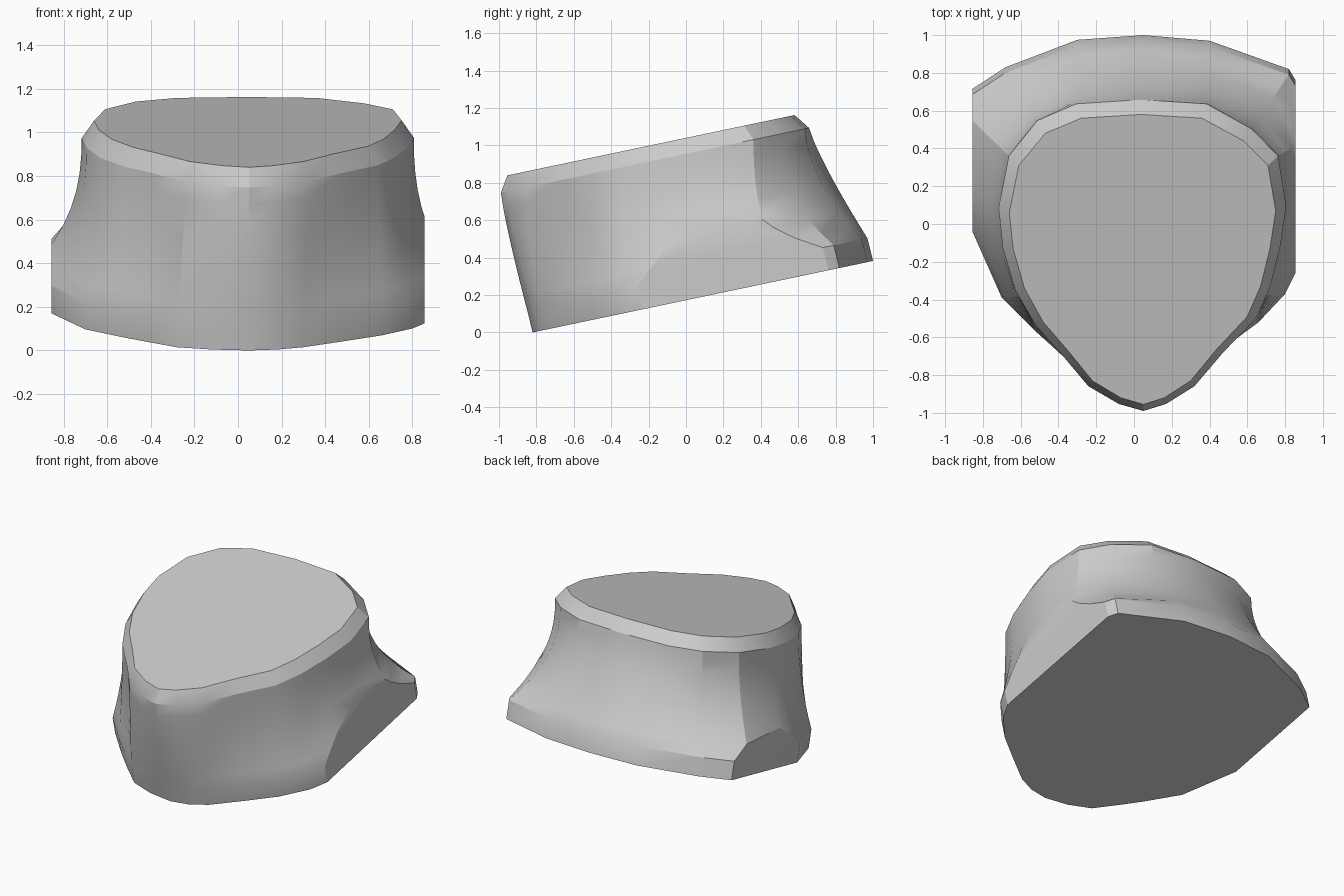
import bpy, bmesh, math
from mathutils import Vector

cube = bpy.data.objects.get("Cube")
if cube:
    bpy.data.objects.remove(cube, do_unlink=True)

SLOPE = 0.21          # the whole block leans up towards the back
SIDE = 0.855          # flat trimmed sides
BASE, RIM, SHOULDER, TOP = 0.172, 0.30, 0.955, 1.04
STEPS = 8

# Outlines, both starting at the front tip and running towards +x
top_outline = [
    (.05, -.955), (.16, -.92), (.3, -.83), (.44, -.66), (.6, -.49), (.67, -.33),
    (.72, -.13), (.75, .07), (.71, .31), (.58, .44), (.36, .56), (.04, .58),
    (-.28, .56), (-.47, .48), (-.61, .31), (-.66, .06), (-.64, -.13), (-.58, -.34),
    (-.48, -.52), (-.35, -.67), (-.22, -.83), (-.07, -.92)]
base_outline = [
    (.05, -.82), (.18, -.8), (.3, -.75), (.47, -.63), (.66, -.49), (.8, -.34),
    (.93, -.08), (1, .22), (1, .52), (.82, .82), (.4, .97), (.05, 1),
    (-.3, .975), (-.68, .83), (-.94, .66), (-.97, .3), (-.86, 0), (-.7, -.36),
    (-.53, -.53), (-.42, -.63), (-.28, -.75), (-.12, -.8)]
top_outline = [Vector(p) for p in top_outline]
base_outline = [Vector(p) for p in base_outline]
count = len(top_outline)
centre = Vector((.05, -.2))


def widen(p):
    """Shoulder point just outside a top point."""
    d = p - centre
    return centre + Vector((d.x * 1.08, d.y * (1.1 if d.y > 0 else 1.046)))


shoulder = [widen(p) for p in top_outline]
rim = [p + Vector((0, -.03)) for p in base_outline]


def wall_point(i, t):
    """Flared wall: hollow at the sides, nearly straight at front and back."""
    hollow = 1.1 + 1.3 * min(abs(rim[i].x), 1)
    p = rim[i].lerp(shoulder[i], 1 - (1 - t) ** hollow)
    if i in (3, count - 3):                      # shallow front grooves
        p = p.lerp(centre, .04 * math.sin(math.pi * t))
    return p


# Stack of outlines from underside to top
layers = [(BASE, base_outline)]
for s in range(STEPS + 1):
    t = s / STEPS
    layers.append((RIM + (SHOULDER - RIM) * t, [wall_point(i, t) for i in range(count)]))
layers.append((TOP, top_outline))

bm = bmesh.new()
rings = [[bm.verts.new((p.x, p.y, h + SLOPE * p.y)) for p in pts] for h, pts in layers]
for low, high in zip(rings, rings[1:]):
    for i in range(count):
        j = (i + 1) % count
        bm.faces.new((low[i], low[j], high[j], high[i]))
bm.faces.new(rings[-1])
bm.faces.new(rings[0][::-1])

# Trim both sides flat
for side in (-1, 1):
    cut = bmesh.ops.bisect_plane(
        bm, geom=bm.verts[:] + bm.edges[:] + bm.faces[:], dist=1e-5,
        plane_co=(side * SIDE, 0, 0), plane_no=(side, 0, 0), clear_outer=True)
    edges = [e for e in cut["geom_cut"] if isinstance(e, bmesh.types.BMEdge)]
    bmesh.ops.holes_fill(bm, edges=edges, sides=0)
bmesh.ops.recalc_face_normals(bm, faces=bm.faces[:])

mesh = bpy.data.meshes.new("tilted_base")
bm.to_mesh(mesh)
bm.free()
block = bpy.data.objects.new("tilted_base", mesh)
bpy.context.collection.objects.link(block)

# Single plain grey
grey = bpy.data.materials.new("plain_grey")
grey.use_nodes = True
colour = (.6, .6, .6, 1)
grey.diffuse_color = colour
grey.node_tree.nodes["Principled BSDF"].inputs["Base Color"].default_value = colour
mesh.materials.append(grey)

bpy.ops.object.select_all(action="DESELECT")
block.select_set(True)
bpy.context.view_layer.objects.active = block
bpy.ops.object.shade_smooth_by_angle(angle=math.radians(25))
